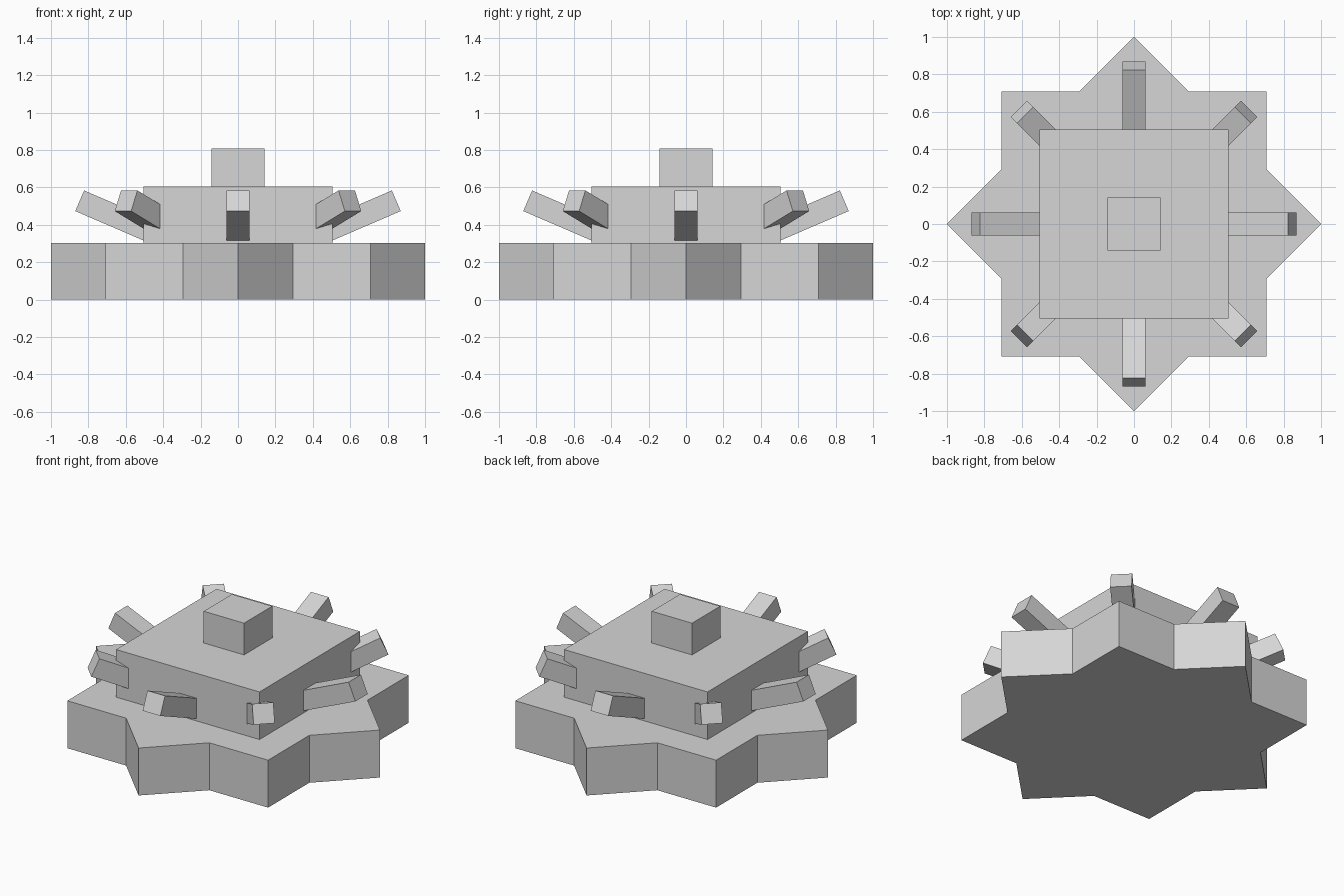
import bpy
from math import cos, sin, pi, radians
from mathutils import Matrix, Vector

cube = bpy.data.objects.get("Cube")
if cube:
    bpy.data.objects.remove(cube, do_unlink=True)

grey = bpy.data.materials.new("light grey")
grey.use_nodes = True
grey.diffuse_color = (0.67, 0.67, 0.67, 1)
grey.node_tree.nodes["Principled BSDF"].inputs["Base Color"].default_value = grey.diffuse_color


def prism(name, outline, z0, z1):
    """Extrude a flat outline from z0 to z1."""
    n = len(outline)
    verts = [(x, y, z) for z in (z0, z1) for x, y in outline]
    faces = [list(range(n))[::-1], list(range(n, 2 * n))]
    faces += [(i, (i + 1) % n, n + (i + 1) % n, n + i) for i in range(n)]
    mesh = bpy.data.meshes.new(name)
    mesh.from_pydata(verts, [], faces)
    mesh.materials.append(grey)
    obj = bpy.data.objects.new(name, mesh)
    bpy.context.collection.objects.link(obj)
    return obj


def rectangle(x0, x1, half_y):
    return [(x0, -half_y), (x1, -half_y), (x1, half_y), (x0, half_y)]


# Eight-pointed star base: the outline of two crossed squares
inner = 0.5 ** 0.5 / cos(pi / 8)
star = [((1 if i % 2 == 0 else inner) * cos(i * pi / 8),
         (1 if i % 2 == 0 else inner) * sin(i * pi / 8)) for i in range(16)]
prism("star_base", star, 0, 0.302)

# Square body and the small block on top
prism("body", rectangle(-0.505, 0.505, 0.505), 0.302, 0.605)
prism("top_block", rectangle(-0.142, 0.142, 0.142), 0.605, 0.807)

# Eight raised bars radiating from the body
tip = Vector((0.87, 0, 0.473))
for i in range(8):
    bar = prism(f"bar_{i + 1}", rectangle(-0.5, 0, 0.062), 0, 0.12)
    bar.data.transform(Matrix.Rotation(i * pi / 4, 4, "Z")
                       @ Matrix.Translation(tip)
                       @ Matrix.Rotation(radians(-23.3), 4, "Y"))
